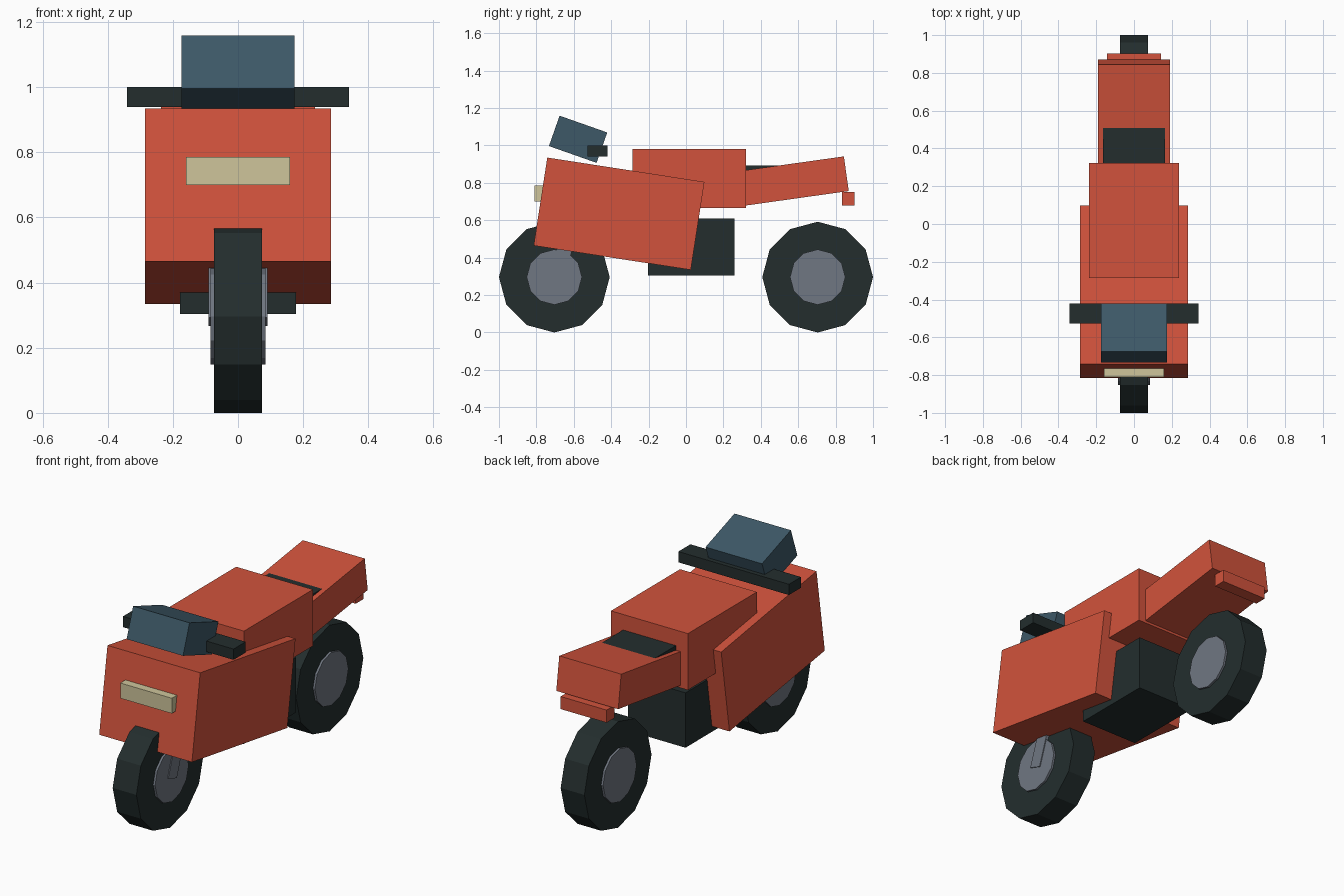
import bpy, math

if "Cube" in bpy.data.objects:
    bpy.data.objects.remove(bpy.data.objects["Cube"])


def material(name, rgb):
    m = bpy.data.materials.new(name)
    m.diffuse_color = (*rgb, 1)
    m.use_nodes = True
    m.node_tree.nodes["Principled BSDF"].inputs["Base Color"].default_value = m.diffuse_color
    return m


red = material("red paint", (0.64, 0.086, 0.045))
dark = material("dark rubber", (0.017, 0.027, 0.027))
grey = material("grey metal", (0.162, 0.184, 0.223))
blue = material("blue glass", (0.047, 0.098, 0.135))
cream = material("cream lamp", (0.62, 0.56, 0.33))


def box(name, mat, size, y, z, tilt=0):
    """Centred box of size (x, y, z), tilted about the x axis in degrees."""
    bpy.ops.mesh.primitive_cube_add(size=1)
    o = bpy.context.object
    o.name = name
    for v in o.data.vertices:
        v.co = [c * s for c, s in zip(v.co, size)]
    o.location = (0, y, z)
    o.rotation_euler.x = math.radians(tilt)
    o.data.materials.append(mat)
    return o


def disc(name, mat, radius, width, y, z):
    """Twelve-sided disc with its axle along x."""
    bpy.ops.mesh.primitive_cylinder_add(vertices=12, radius=radius, depth=width,
                                        location=(0, y, z),
                                        rotation=(0, math.radians(90), 0))
    o = bpy.context.object
    o.name = name
    o.data.materials.append(mat)
    return o


# Wheels
for label, y in (("front", -0.704), ("rear", 0.704)):
    disc(label + "_tyre", dark, 0.296, 0.146, y, 0.296)
    disc(label + "_hub", grey, 0.148, 0.17, y, 0.296)

# Front fork, leaning back into the fairing
lean = math.radians(19)
half = 0.29
box("fork", grey, (0.18, 0.08, 2 * half),
    -0.705 + half * math.sin(lean), 0.28 + half * math.cos(lean), -19)

# Body
box("fairing", red, (0.572, 0.85, 0.476), -0.358, 0.635, -8.8)
box("engine", dark, (0.356, 0.463, 0.306), 0.027, 0.457)
box("fuel_tank", red, (0.474, 0.608, 0.315), 0.018, 0.823)
box("tail", red, (0.382, 0.60, 0.187), 0.56, 0.807, 8)
box("seat", dark, (0.326, 0.30, 0.09), 0.38, 0.849)

# Controls and lamps
box("windscreen", blue, (0.348, 0.27, 0.172), -0.577, 1.033, -19.4)
box("handlebar", dark, (0.682, 0.106, 0.06), -0.473, 0.97)
box("headlight", cream, (0.318, 0.07, 0.085), -0.775, 0.743)
box("tail_light", red, (0.284, 0.068, 0.07), 0.868, 0.715)
